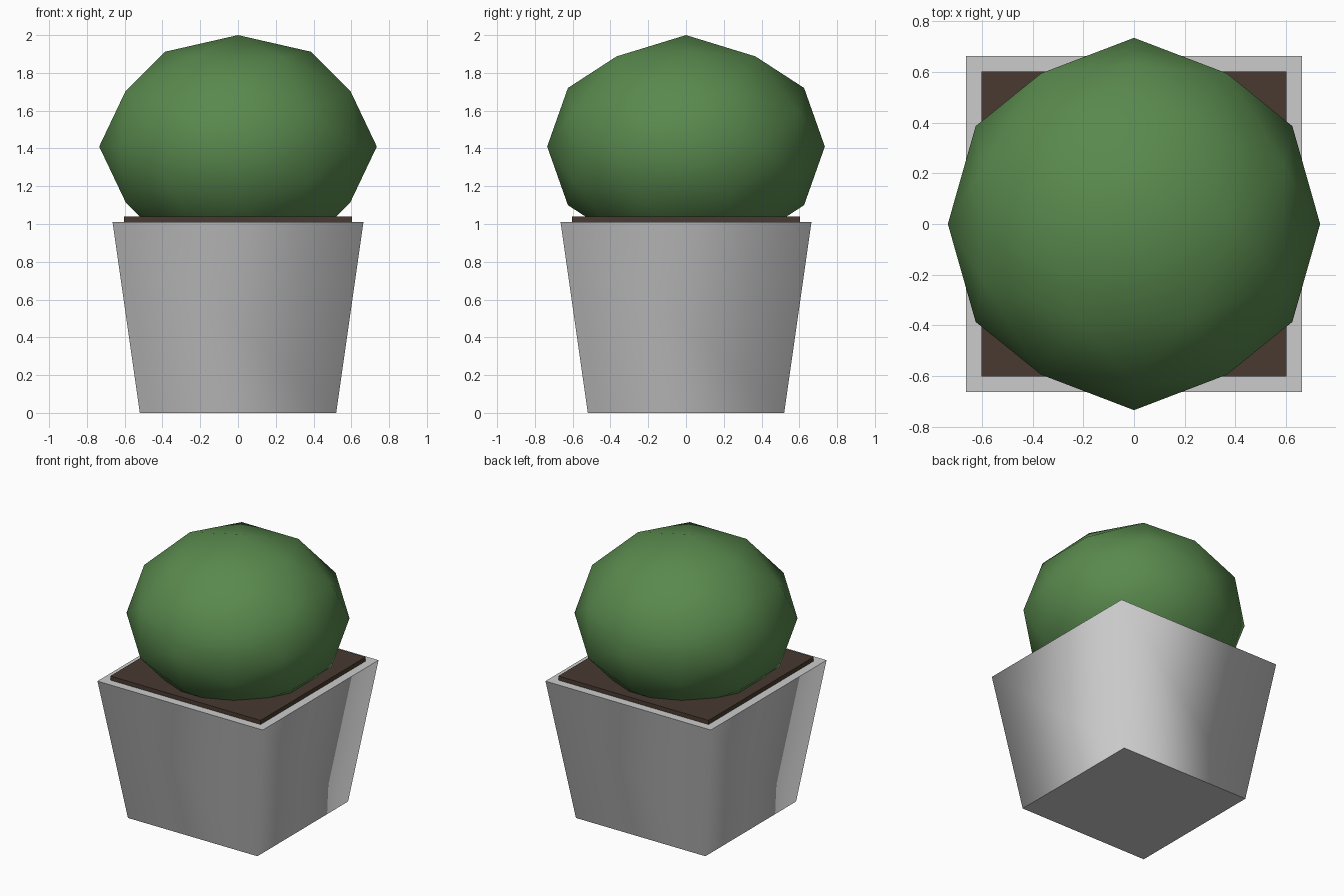
import bpy, bmesh, math
from mathutils import Vector, Matrix

if "Cube" in bpy.data.objects:
    bpy.data.objects.remove(bpy.data.objects["Cube"])


def add_object(name, bm, color=None):
    bmesh.ops.recalc_face_normals(bm, faces=bm.faces)
    mesh = bpy.data.meshes.new(name)
    bm.to_mesh(mesh)
    bm.free()
    obj = bpy.data.objects.new(name, mesh)
    bpy.context.collection.objects.link(obj)
    if color:
        mat = bpy.data.materials.new(name + "_material")
        mat.diffuse_color = color
        mat.use_nodes = True
        mat.node_tree.nodes["Principled BSDF"].inputs["Base Color"].default_value = mat.diffuse_color
        mesh.materials.append(mat)
    return obj


# Planter: tapered four-sided pot, walls shaded round, caps kept crisp
bm = bmesh.new()
bmesh.ops.create_cone(bm, cap_ends=True, segments=4,
                      radius1=0.52 * math.sqrt(2), radius2=0.664 * math.sqrt(2), depth=1.01,
                      matrix=Matrix.Translation((0, 0, 0.505)) @ Matrix.Rotation(math.pi / 4, 4, 'Z'))
bm.normal_update()
for f in bm.faces:
    f.smooth = abs(f.normal.z) < 0.5
    if not f.smooth:
        for e in f.edges:
            e.smooth = False
add_object("planter", bm)

# Soil: thin square slab standing just proud of the rim
bm = bmesh.new()
bmesh.ops.create_cube(bm, size=1, matrix=Matrix.Translation((0, 0, 1.01))
                      @ Matrix.Diagonal((1.206, 1.206, 0.06, 1)))
add_object("soil", bm, (0.065, 0.042, 0.03, 1))

# Bush: once-subdivided icosahedron with edge midpoints on the axes, flattened
phi = (1 + math.sqrt(5)) / 2
corners = []
for a in (-1, 1):
    for b in (-phi, phi):
        corners += [Vector((a, 0, b)), Vector((b, a, 0)), Vector((0, b, a))]
middles = [p + q for i, p in enumerate(corners) for q in corners[:i]
           if abs((p - q).length - 2) < 0.01]
bm = bmesh.new()
for p in corners + middles:
    bm.verts.new(p.normalized())
bmesh.ops.convex_hull(bm, input=bm.verts)
for f in bm.faces:
    f.smooth = True
bmesh.ops.transform(bm, verts=bm.verts, matrix=Matrix.Translation((0, 0, 1.41))
                    @ Matrix.Diagonal((0.735, 0.735, 0.59, 1)))
add_object("bush", bm, (0.1, 0.25, 0.075, 1))
